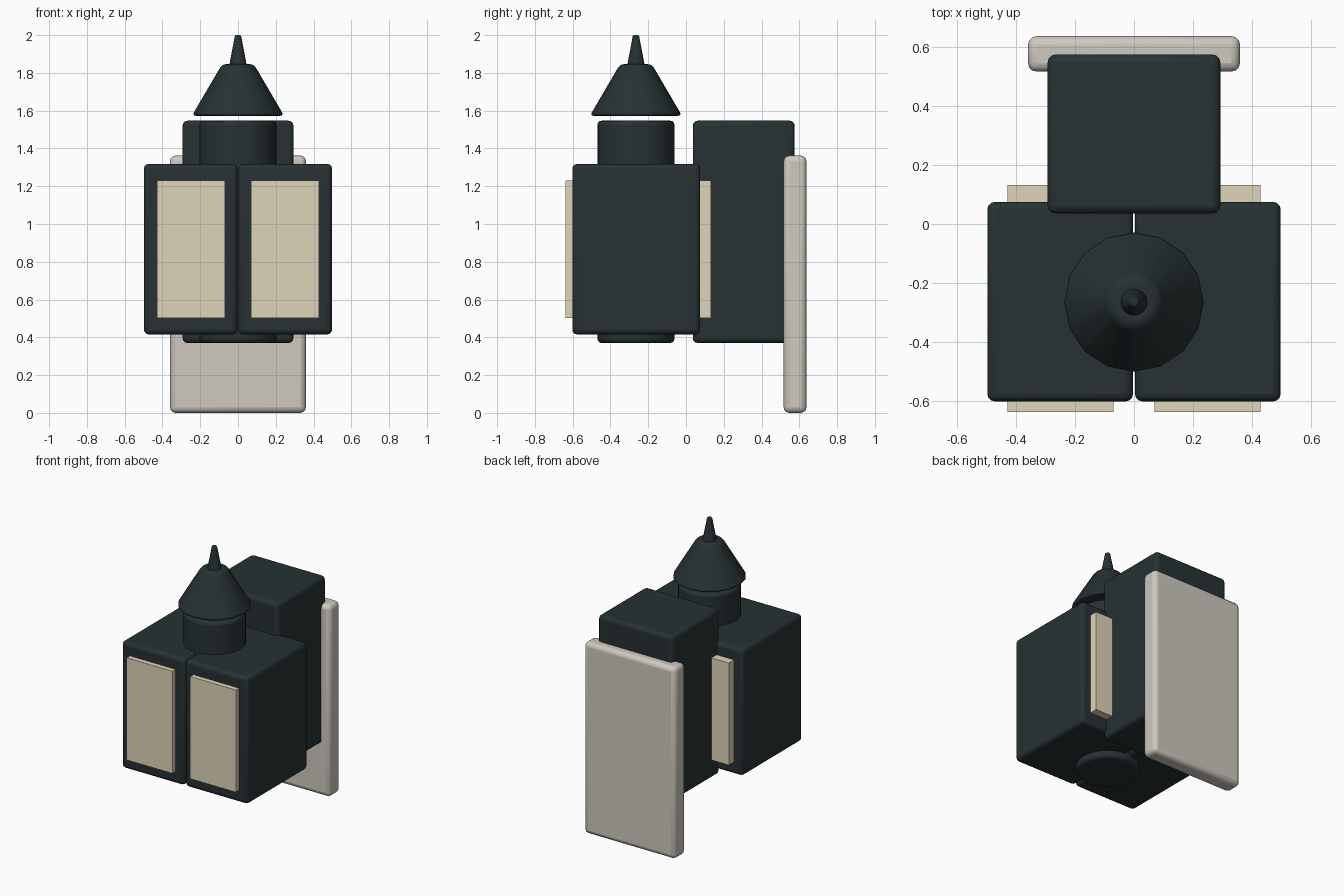
import bpy, math
from mathutils import Vector

if "Cube" in bpy.data.objects:
    bpy.data.objects.remove(bpy.data.objects["Cube"])


def material(name, rgb):
    m = bpy.data.materials.new(name)
    m.diffuse_color = (*rgb, 1)
    m.use_nodes = True
    m.node_tree.nodes["Principled BSDF"].inputs["Base Color"].default_value = m.diffuse_color
    return m


DARK = material("dark_metal", (0.02, 0.031, 0.033))
STONE = material("pale_stone", (0.62, 0.58, 0.52))
CREAM = material("cream_glass", (0.74, 0.66, 0.48))


def finish(ob, name, mat, bevel, segments=3):
    ob.name = ob.data.name = name
    ob.data.materials.append(mat)
    if bevel:
        mod = ob.modifiers.new("Bevel", 'BEVEL')
        mod.width = bevel
        mod.segments = segments
        mod.limit_method = 'ANGLE'
        mod.angle_limit = math.radians(40)
        bpy.ops.object.shade_smooth_by_angle(angle=math.radians(35))
    return ob


def box(name, lo, hi, mat, bevel=0.0):
    lo, hi = Vector(lo), Vector(hi)
    bpy.ops.mesh.primitive_cube_add(size=1, location=(lo + hi) / 2)
    ob = bpy.context.object
    ob.scale = hi - lo
    bpy.ops.object.transform_apply(location=False, rotation=False, scale=True)
    return finish(ob, name, mat, bevel)


def cone(name, r1, r2, z1, z2, sides, bevel, segments=3):
    bpy.ops.mesh.primitive_cone_add(vertices=sides, radius1=r1, radius2=r2, depth=z2 - z1,
                                    location=(0, -0.265, (z1 + z2) / 2))
    return finish(bpy.context.object, name, DARK, bevel, segments)


# Wall plate and the block joining it to the lantern
box("wall_plate", (-0.36, 0.517, 0), (0.36, 0.638, 1.362), STONE, 0.03)
box("rear_block", (-0.293, 0.036, 0.37), (0.293, 0.575, 1.547), DARK, 0.026)

# Twin housings with light panels running through them
for side, label in ((-1, "left"), (1, "right")):
    xs = sorted((side * 0.003, side * 0.498))
    box(label + "_housing", (xs[0], -0.602, 0.415), (xs[1], 0.075, 1.318), DARK, 0.026)
    xs = sorted((side * 0.07, side * 0.43))
    box(label + "_light_panel", (xs[0], -0.638, 0.503), (xs[1], 0.133, 1.23), CREAM)

# Central column, roof cap and finial
cone("column", 0.204, 0.204, 0.37, 1.547, 32, 0.022)
cone("roof_cap", 0.244, 0.084, 1.573, 1.846, 16, 0.03)
bpy.data.objects["roof_cap"].modifiers["Bevel"].width = 0.02
cone("finial", 0.049, 0.016, 1.825, 2.0, 16, 0.006, 2)
